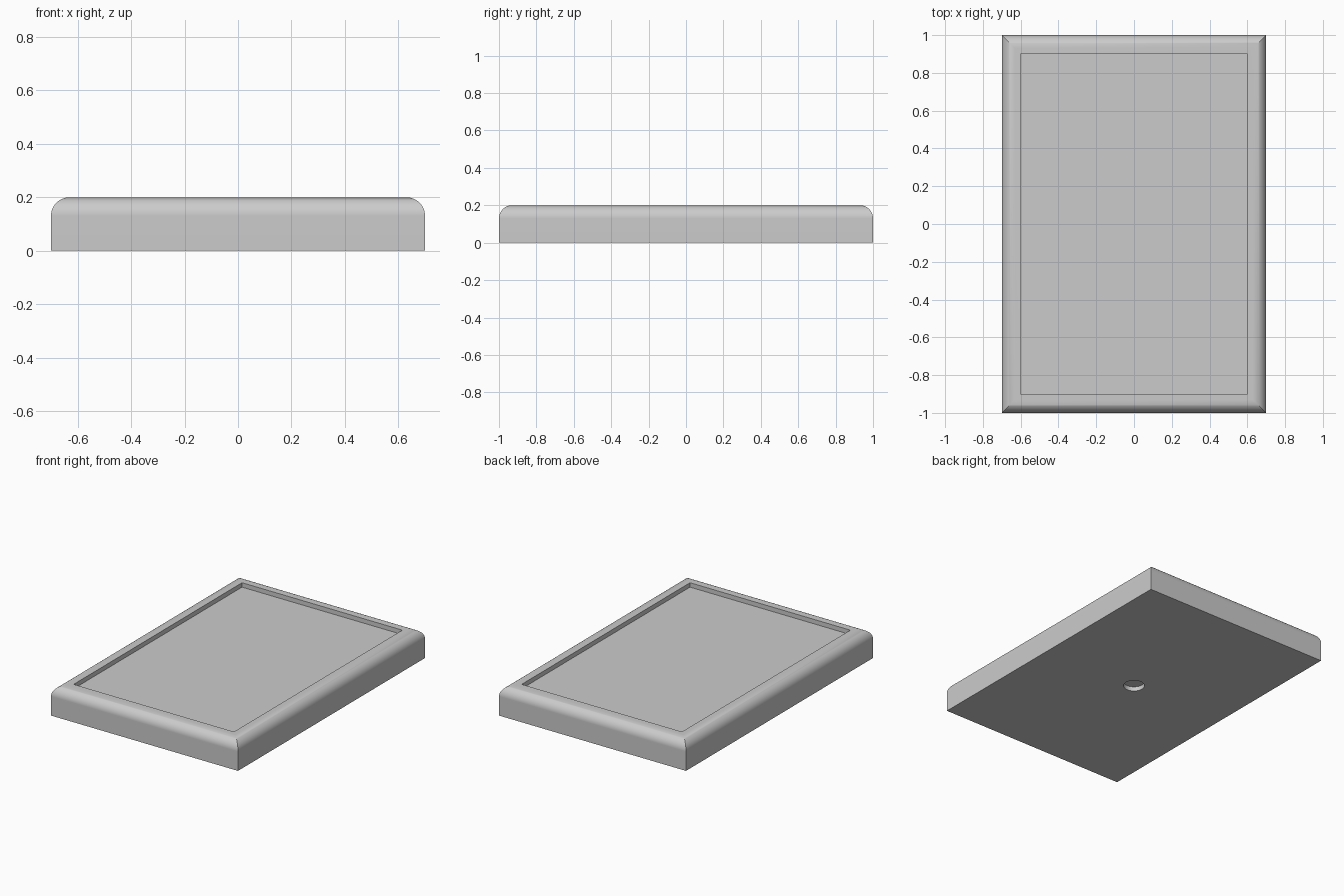
import bpy, bmesh, math

cube = bpy.data.objects.get("Cube")
if cube:
    bpy.data.objects.remove(cube, do_unlink=True)

HALF_X, HALF_Y, HEIGHT = 0.7, 1.0, 0.2
ROUND, STEPS = 0.07, 12
BORDER, RECESS = 0.1, 0.03
HOLE_RADIUS, HOLE_DEPTH = 0.066, 0.03

grey = bpy.data.materials.new("light_grey")
grey.use_nodes = True
colour = (0.6, 0.6, 0.6, 1)
grey.diffuse_color = colour
grey.node_tree.nodes["Principled BSDF"].inputs["Base Color"].default_value = colour


def add_object(name, bm):
    bmesh.ops.recalc_face_normals(bm, faces=bm.faces)
    mesh = bpy.data.meshes.new(name)
    bm.to_mesh(mesh)
    bm.free()
    mesh.materials.append(grey)
    obj = bpy.data.objects.new(name, mesh)
    bpy.context.collection.objects.link(obj)
    return obj


# Section of the tray wall as (inset, height): side, rounded shoulder, rim, recess
section = [(0, 0)]
for i in range(STEPS + 1):
    a = math.pi / 2 * i / STEPS
    section.append((ROUND * (1 - math.cos(a)), HEIGHT - ROUND * (1 - math.sin(a))))
section += [(BORDER, HEIGHT), (BORDER, HEIGHT - RECESS)]

# Tray: mitred rectangular rings joined up the section
bm = bmesh.new()
rings = []
for inset, z in section:
    x, y = HALF_X - inset, HALF_Y - inset
    rings.append([bm.verts.new((sx * x, sy * y, z))
                  for sx, sy in ((-1, -1), (1, -1), (1, 1), (-1, 1))])
for low, high in zip(rings, rings[1:]):
    for i in range(4):
        j = (i + 1) % 4
        bm.faces.new((low[i], low[j], high[j], high[i]))
bm.faces.new(rings[0][::-1])
bm.faces.new(rings[-1])
tray = add_object("tray", bm)

# Blind round hole in the underside
bm = bmesh.new()
bmesh.ops.create_cone(bm, cap_ends=True, segments=48, radius1=HOLE_RADIUS,
                      radius2=HOLE_RADIUS, depth=2 * HOLE_DEPTH)
cutter = add_object("hole_cutter", bm)
cutter.hide_render = True

bpy.ops.object.select_all(action='DESELECT')
tray.select_set(True)
bpy.context.view_layer.objects.active = tray
cut = tray.modifiers.new("underside_hole", 'BOOLEAN')
cut.operation = 'DIFFERENCE'
cut.solver = 'EXACT'
cut.object = cutter
bpy.ops.object.modifier_apply(modifier=cut.name)
bpy.data.objects.remove(cutter, do_unlink=True)

# Smooth shoulder with crisp edges and flat faces
bpy.ops.object.shade_smooth_by_angle(angle=math.radians(30))
weighted = tray.modifiers.new("flat_face_normals", 'WEIGHTED_NORMAL')
weighted.keep_sharp = True
